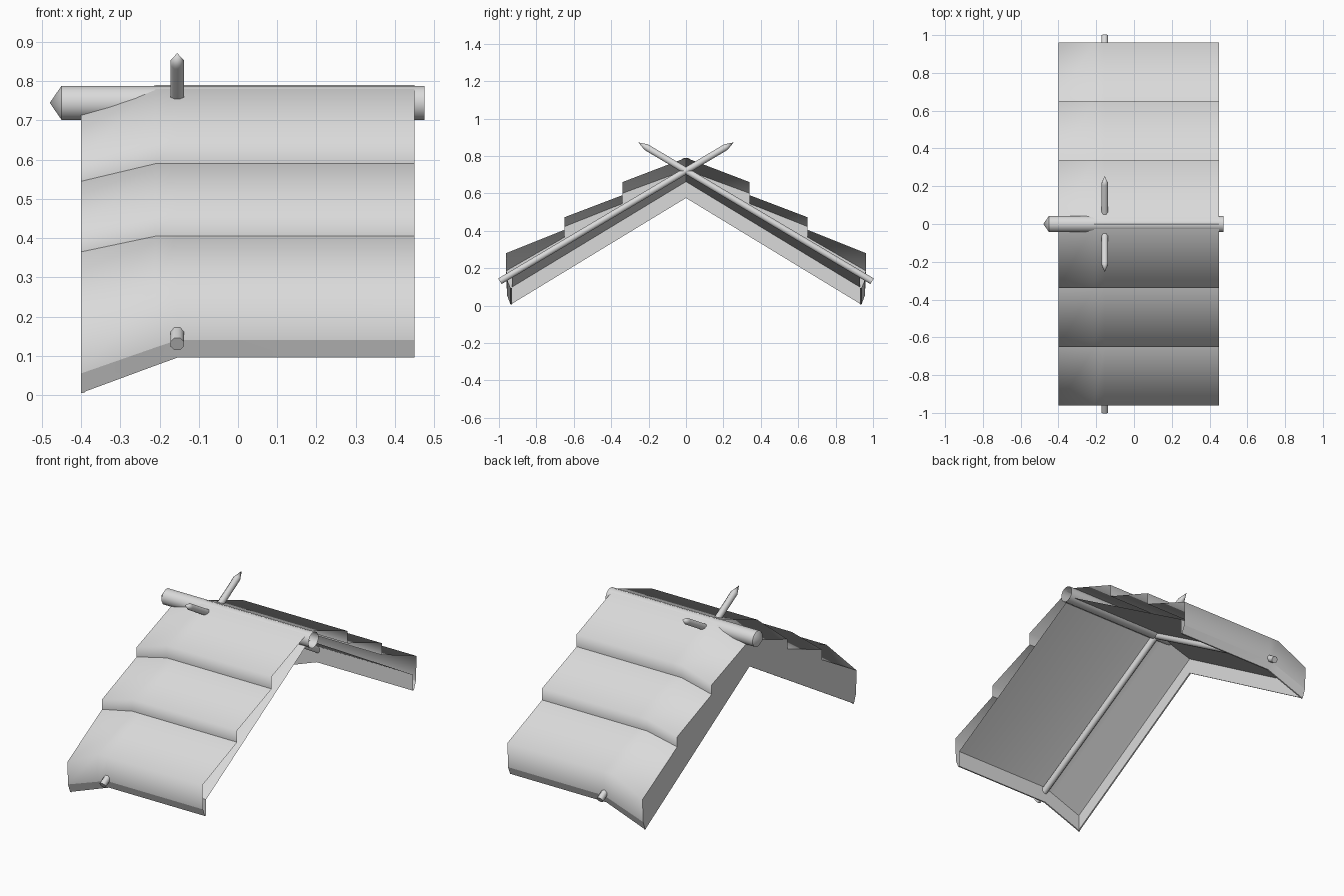
import bpy, bmesh, math
from mathutils import Vector

cube = bpy.data.objects.get("Cube")
if cube:
    bpy.data.objects.remove(cube, do_unlink=True)

grey = bpy.data.materials.new("light_grey")
grey.use_nodes = True
GREY = (0.7, 0.7, 0.7, 1)
grey.diffuse_color = GREY
grey.node_tree.nodes["Principled BSDF"].inputs["Base Color"].default_value = GREY


def finish(name, bm):
    bmesh.ops.recalc_face_normals(bm, faces=bm.faces)
    mesh = bpy.data.meshes.new(name)
    bm.to_mesh(mesh)
    bm.free()
    mesh.materials.append(grey)
    obj = bpy.data.objects.new(name, mesh)
    bpy.context.collection.objects.link(obj)
    return obj


def pole(name, start, end, radius, tip, sides, capped):
    """Round pole with a pointed end; the start may be left open."""
    start, end = Vector(start), Vector(end)
    axis = (end - start).normalized()
    turn = axis.to_track_quat('Z', 'Y')
    bm = bmesh.new()
    rings = []
    for centre in (start, end - axis * tip):
        ring = []
        for i in range(sides):
            a = math.tau * (i + 0.5) / sides
            offset = Vector((math.cos(a), math.sin(a), 0)) * radius
            ring.append(bm.verts.new(centre + turn @ offset))
        rings.append(ring)
    point = bm.verts.new(end)
    for i in range(sides):
        j = (i + 1) % sides
        bm.faces.new((rings[0][i], rings[0][j], rings[1][j], rings[1][i]))
        bm.faces.new((rings[1][i], rings[1][j], point))
    if capped:
        bm.faces.new(rings[0])
    obj = finish(name, bm)
    bpy.ops.object.select_all(action='DESELECT')
    obj.select_set(True)
    bpy.context.view_layer.objects.active = obj
    bpy.ops.object.shade_smooth_by_angle(angle=math.radians(50))


# Half profile of the roof shell: (y, z, drop at the sagging end, sharp edge)
top = [(0, 0.79, 0.065, True),
       (0.34, 0.66, 0.06, False), (0.34, 0.59, 0.045, True),
       (0.65, 0.472, 0.05, False), (0.65, 0.405, 0.04, True),
       (0.962, 0.28, 0.095, False)]
under = [(0.957, 0.14, 0.085, True), (0.938, 0.095, 0.09, True),
         (0.93, 0.095, 0.09, True), (0.93, 0.186, 0.09, True),
         (0, 0.735, 0.075, True)]
half = [p + (True,) for p in top] + [p + (False,) for p in under]
profile = half + [(-p[0],) + p[1:] for p in reversed(half[1:-1])]

# Roof shell: closed at the sagging end, open at the other
bm = bmesh.new()
sections = []
for x, sag_top, sag_under in ((-0.4, 1, 1), (-0.21, 0, 0.22), (-0.155, 0, 0), (0.45, 0, 0)):
    sections.append([bm.verts.new((x, y, z - drop * (sag_top if is_top else sag_under)))
                     for y, z, drop, sharp, is_top in profile])
count = len(profile)
for a, b in zip(sections, sections[1:]):
    for i in range(count):
        j = (i + 1) % count
        bm.faces.new((a[i], a[j], b[j], b[i])).smooth = True
end_cap = bm.faces.new(sections[0])
for edge in end_cap.edges:
    edge.smooth = False
for a, b in zip(sections, sections[1:]):
    for i, p in enumerate(profile):
        if p[3]:
            bm.edges.get((a[i], b[i])).smooth = False
finish("thatched_roof", bm)

# Thin board hanging below the sagging gable end
bm = bmesh.new()
outline = [(0, 0.68), (0.935, 0.11), (0.938, 0.005), (0, 0.575),
           (-0.938, 0.005), (-0.935, 0.11)]
board = bm.faces.new([bm.verts.new((-0.4, y, z)) for y, z in outline])
extruded = bmesh.ops.extrude_face_region(bm, geom=[board], use_keep_orig=True)
moved = [v for v in extruded["geom"] if isinstance(v, bmesh.types.BMVert)]
bmesh.ops.translate(bm, verts=moved, vec=(0.008, 0, 0))
finish("gable_board", bm)

# Ridge pole and the pair of crossed rafters
pole("ridge_pole", (0.475, 0, 0.745), (-0.48, 0, 0.745), 0.045, 0.03, 12, False)
for side, label in ((-1, "front"), (1, "back")):
    pole(label + "_rafter", (-0.155, side * 0.995, 0.13),
         (-0.155, -side * 0.255, 0.872), 0.019, 0.05, 8, True)
